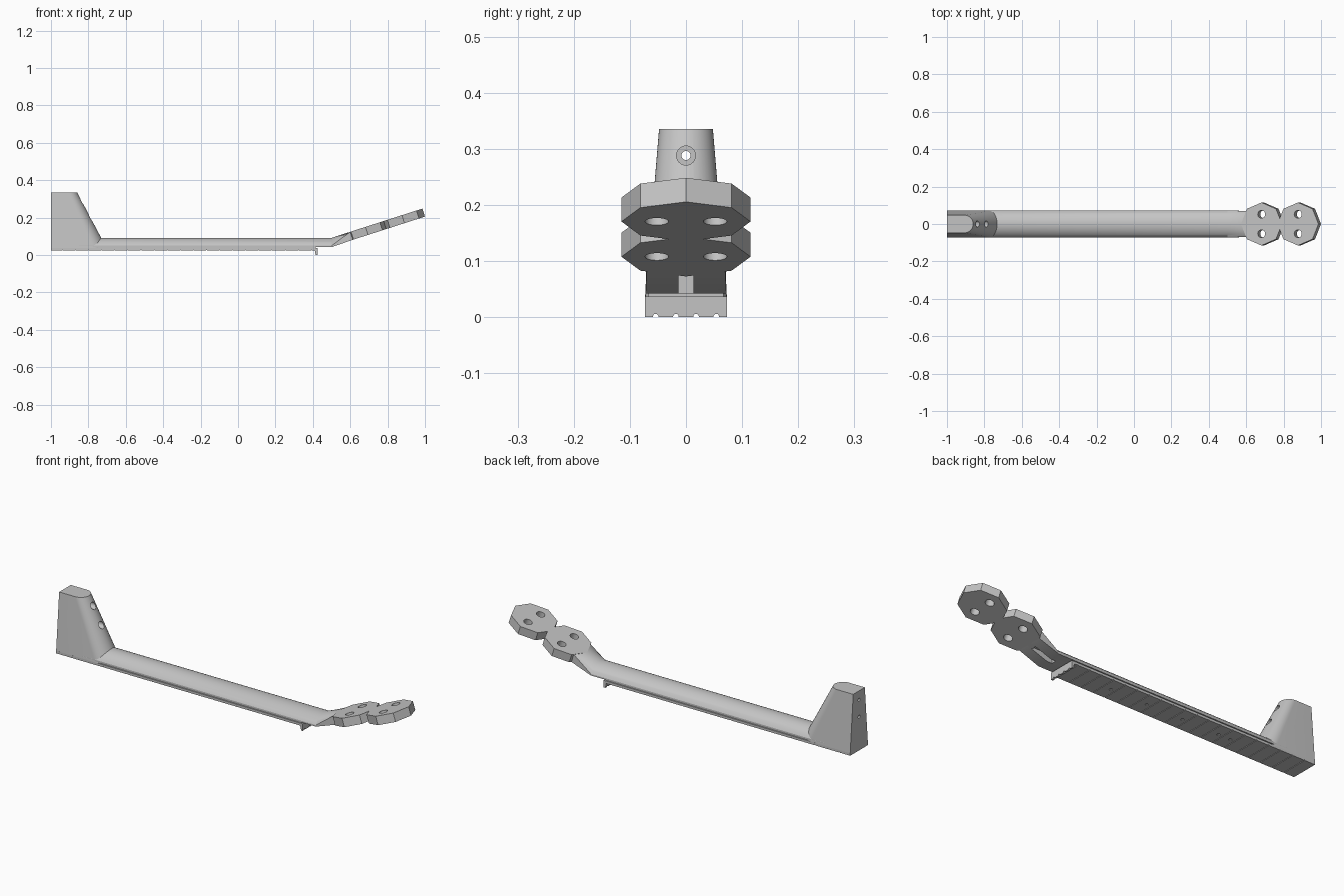
import bpy, bmesh, math
from mathutils import Vector, Matrix

if "Cube" in bpy.data.objects:
    bpy.data.objects.remove(bpy.data.objects["Cube"])

grey = bpy.data.materials.new("plain_grey")
grey.use_nodes = True
colour = (0.55, 0.55, 0.55, 1)
grey.diffuse_color = colour
grey.node_tree.nodes["Principled BSDF"].inputs["Base Color"].default_value = colour


def loft(name, rings):
    """Skin equal rings of points into a closed solid."""
    bm = bmesh.new()
    loops = [[bm.verts.new(p) for p in ring] for ring in rings]
    n = len(loops[0])
    for a, b in zip(loops, loops[1:]):
        for i in range(n):
            j = (i + 1) % n
            bm.faces.new((a[i], a[j], b[j], b[i]))
    bm.faces.new(loops[0][::-1])
    bm.faces.new(loops[-1])
    bmesh.ops.recalc_face_normals(bm, faces=bm.faces)
    mesh = bpy.data.meshes.new(name)
    bm.to_mesh(mesh)
    bm.free()
    obj = bpy.data.objects.new(name, mesh)
    bpy.context.collection.objects.link(obj)
    mesh.materials.append(grey)
    return obj


def box(name, x0, x1, half_y, z0, z1):
    return loft(name, [[(x, -half_y, z0), (x, half_y, z0), (x, half_y, z1), (x, -half_y, z1)]
                       for x in (x0, x1)])


def rod(start, end, radius, sides=24):
    start, end = Vector(start), Vector(end)
    turn = (end - start).to_track_quat('Z', 'Y').to_matrix()
    ring = [turn @ Vector((radius * math.cos(t), radius * math.sin(t), 0))
            for t in (math.tau * i / sides for i in range(sides))]
    return loft("cutter", [[p + start for p in ring], [p + end for p in ring]])


def cut(obj, cutters):
    for cutter in cutters:
        cutter.hide_render = True
        mod = obj.modifiers.new("cut", 'BOOLEAN')
        mod.operation, mod.solver, mod.object = 'DIFFERENCE', 'EXACT', cutter
        bpy.ops.object.select_all(action='DESELECT')
        bpy.context.view_layer.objects.active = obj
        obj.select_set(True)
        bpy.ops.object.modifier_apply(modifier=mod.name)
        bpy.data.objects.remove(cutter)


def smooth(obj):
    bpy.ops.object.select_all(action='DESELECT')
    bpy.context.view_layer.objects.active = obj
    obj.select_set(True)
    bpy.ops.object.shade_smooth_by_angle(angle=math.radians(30))


# Frame of the tilted end plate: local x runs up the slope
THICK = 0.045
tilt = Matrix.Translation((0.5, 0, 0.045)) @ Matrix.Rotation(math.radians(-17.8), 4, 'Y')

# Rounded rail that flattens into the sloping neck
HALF, BASE, SIDE, RISE = 0.072, 0.042, 0.05, 0.042
radius = (HALF ** 2 + RISE ** 2) / (2 * RISE)
span = math.asin(HALF / radius)
arc = [span * (2 * i / 20 - 1) for i in range(21)]
dome = [(radius * math.sin(t), SIDE + RISE - radius * (1 - math.cos(t))) for t in arc]
profile = [(-HALF, BASE)] + dome + [(HALF, BASE)]
neck_end = [tilt @ Vector((0.12, y * 0.97, THICK if i not in (0, len(profile) - 1) else 0))
            for i, (y, z) in enumerate(profile)]
rail = loft("rail_and_neck", [[(x, y, z) for y, z in profile] for x in (-0.85, 0.5)] + [neck_end])
cut(rail, [box("cutter", 0.47, 0.64, 0.013, 0.02, 0.083)])
smooth(rail)

# Double octagon end plate with four holes
R = 0.115
near, far = 0.205, 0.41
d = R * math.sqrt(0.5)
side = [(near - R, 0), (near - d, d), (near, R), (near + d, d), ((near + far) / 2, 0.03),
        (far - d, d), (far, R), (far + d, d), (far + R, 0)]
outline = side + [(u, -v) for u, v in side[-2:0:-1]]
plate = loft("end_plate", [[tilt @ Vector((u, v, w)) for u, v in outline] for w in (0, THICK)])
cut(plate, [rod(tilt @ Vector((u, v, -0.05)), tilt @ Vector((u, v, 0.1)), 0.021)
            for u in (near, far) for v in (-0.052, 0.052)])
smooth(plate)

# Upright post: flat back, rounded leaning front
def post_ring(z, front, half):
    turns = [math.pi * (i / 24 - 0.5) for i in range(25)]
    return ([(-1, -half, z)]
            + [(front - half + half * math.cos(t), half * math.sin(t), z) for t in turns]
            + [(-1, half, z)])


post = loft("post", [post_ring(0.036, -0.702, 0.073), post_ring(0.335, -0.86, 0.048)])
for z in (0.288, 0.2):
    cut(post, [rod((-0.91, 0, z), (-0.6, 0, z), 0.017), rod((-1.1, 0, z), (-0.6, 0, z), 0.008)])
smooth(post)

# Spacer between rail and base strip
box("spacer", -0.79, 0.415, 0.067, 0.03, 0.046)

# Base strip with fine cross grooves and a turned-down lip
bottom, top, depth, width = 0.024, 0.037, 0.003, 0.003
path = [(-1, top), (-1, bottom)]
for i in range(20):
    x = -0.94 + i * 0.07
    path += [(x, bottom), (x, bottom + depth), (x + width, bottom + depth), (x + width, bottom)]
path += [(0.41, bottom), (0.415, 0), (0.425, 0), (0.425, top)]
strip = loft("base_strip", [[(x, y, z) for x, z in path] for y in (-0.073, 0.073)])
cut(strip, [rod((0.38, y, 0.001), (0.45, y, 0.001), 0.005, 12)
            for y in (-0.054, -0.018, 0.018, 0.054)])
cut(strip, [rod((x, 0, 0.01), (x, 0, 0.034), 0.008, 16)
            for x in (-0.565, -0.495, -0.285, -0.075, 0.135)])
